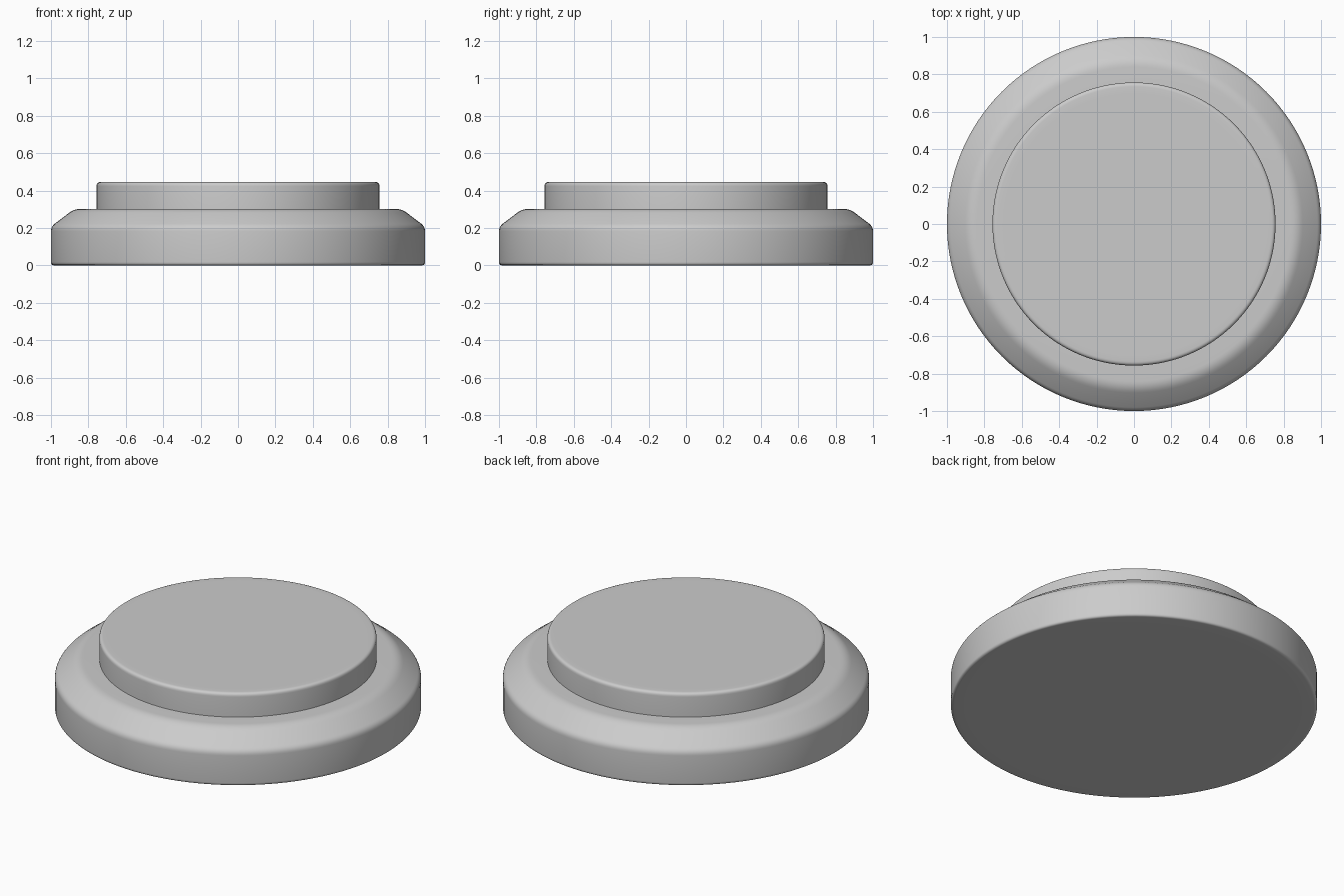
import bpy, bmesh, math
from mathutils import Vector

if "Cube" in bpy.data.objects:
    bpy.data.objects.remove(bpy.data.objects["Cube"])

SEGMENTS = 128


def rounded(corners, steps=5):
    """Round each (radius, height, cut) corner of an open profile."""
    pts = [Vector(c[:2]) for c in corners]
    out = []
    for i, (p, c) in enumerate(zip(pts, corners)):
        if c[2] == 0:
            out.append(p)
            continue
        a = p + (pts[i - 1] - p).normalized() * c[2]
        b = p + (pts[i + 1] - p).normalized() * c[2]
        for s in range(steps + 1):
            t = s / steps
            out.append(a * (1 - t) ** 2 + p * 2 * t * (1 - t) + b * t * t)
    return out


def lathe(name, corners):
    bm = bmesh.new()
    rings = []
    for p in rounded(corners):
        rings.append([bm.verts.new((p.x * math.cos(a), p.x * math.sin(a), p.y))
                      for a in (2 * math.pi * k / SEGMENTS for k in range(SEGMENTS))])
    for lo, hi in zip(rings, rings[1:]):
        for k in range(SEGMENTS):
            n = (k + 1) % SEGMENTS
            bm.faces.new((lo[k], lo[n], hi[n], hi[k]))
    # flat end caps
    bm.faces.new(rings[0][::-1])
    bm.faces.new(rings[-1])
    bmesh.ops.recalc_face_normals(bm, faces=bm.faces[:])
    mesh = bpy.data.meshes.new(name)
    bm.to_mesh(mesh)
    bm.free()
    obj = bpy.data.objects.new(name, mesh)
    bpy.context.collection.objects.link(obj)
    bpy.ops.object.select_all(action='DESELECT')
    obj.select_set(True)
    bpy.context.view_layer.objects.active = obj
    bpy.ops.object.shade_smooth_by_angle(angle=math.radians(30))
    return obj


# wide base ring with a softened sloping shoulder
lathe("base", [(0.9, 0, 0), (1, 0, 0.018), (1, 0.207, 0.025),
               (0.875, 0.302, 0.035), (0.7, 0.302, 0)])

# raised round button on top
lathe("button", [(0.757, 0.29, 0), (0.757, 0.445, 0.022), (0.7, 0.445, 0)])
